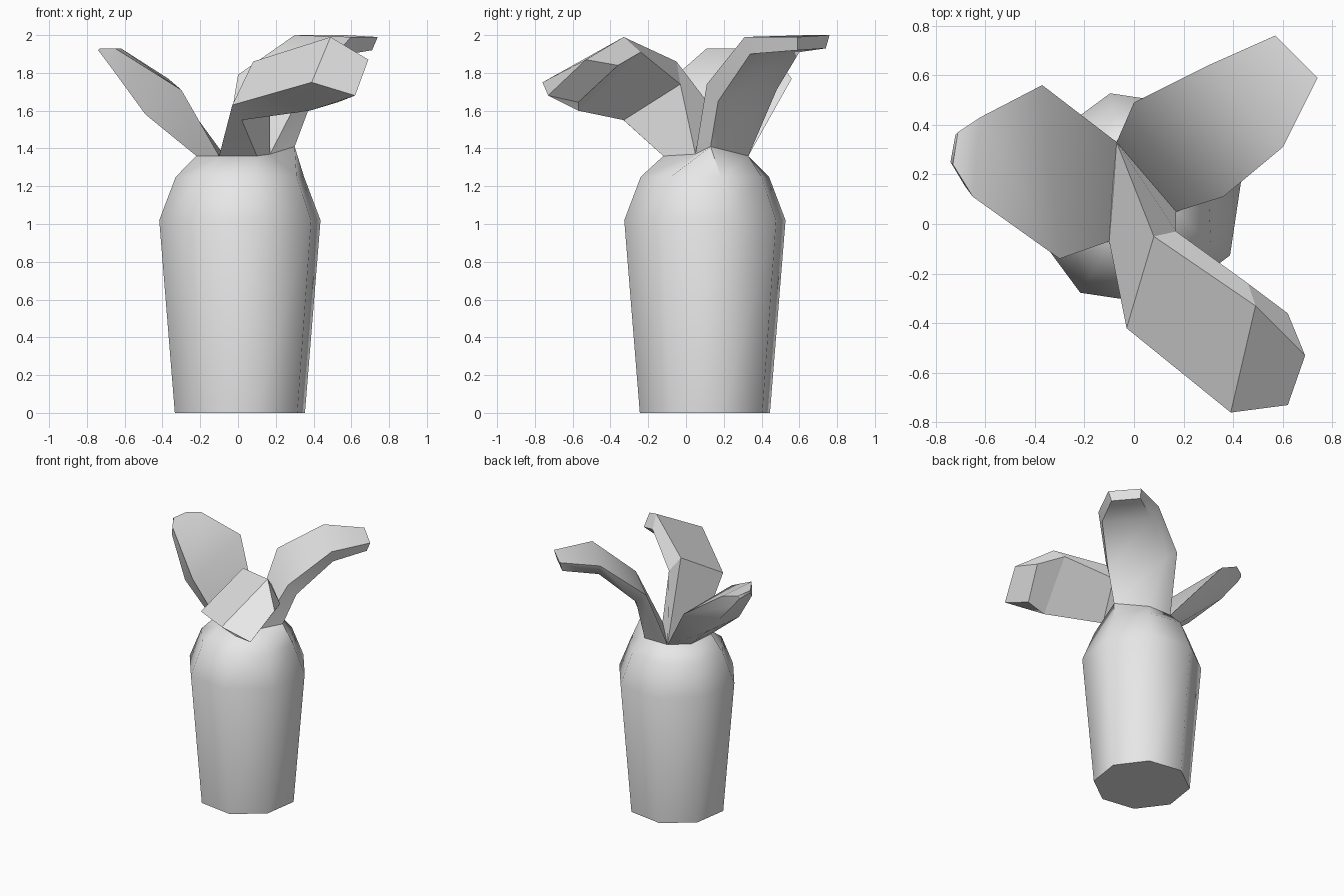
import bpy
import bmesh
from math import cos, sin, radians

cube = bpy.data.objects.get("Cube")
if cube:
    bpy.data.objects.remove(cube, do_unlink=True)

# Single matte grey
grey = bpy.data.materials.new("plain grey")
grey.use_nodes = True
grey.diffuse_color = (0.8, 0.8, 0.8, 1)
grey.node_tree.nodes["Principled BSDF"].inputs["Base Color"].default_value = grey.diffuse_color


def loft(name, rings, smooth_angle, cap_start=True):
    """Skin a list of equal-length closed rings and close the ends."""
    bm = bmesh.new()
    loops = [[bm.verts.new(point) for point in ring] for ring in rings]
    for lower, upper in zip(loops, loops[1:]):
        count = len(lower)
        for i in range(count):
            j = (i + 1) % count
            bm.faces.new((lower[i], lower[j], upper[j], upper[i]))
    if cap_start:
        bm.faces.new(loops[0])
    bm.faces.new(loops[-1])
    bmesh.ops.recalc_face_normals(bm, faces=bm.faces)

    mesh = bpy.data.meshes.new(name)
    bm.to_mesh(mesh)
    bm.free()
    mesh.materials.append(grey)
    obj = bpy.data.objects.new(name, mesh)
    bpy.context.collection.objects.link(obj)
    bpy.ops.object.select_all(action="DESELECT")
    obj.select_set(True)
    bpy.context.view_layer.objects.active = obj
    bpy.ops.object.shade_smooth_by_angle(angle=radians(smooth_angle))
    return obj


def octagon(radius, height):
    """Trunk ring, turned slightly about the vertical axis."""
    angles = [radians(14 + 45 * step) for step in range(8)]
    return [(0.01 + radius * cos(a), 0.1 + radius * sin(a), height) for a in angles]


# Uneven rim of the trunk, from which the leaves grow
rim = [(0.3, 0.13, 1.41), (0.13, 0.33, 1.36), (-0.07, 0.33, 1.36), (-0.2, 0.22, 1.36),
       (-0.22, 0, 1.36), (-0.1, -0.07, 1.36), (0.1, -0.12, 1.36), (0.17, 0.05, 1.37)]

# Trunk
loft("trunk", [octagon(0.355, 0), octagon(0.44, 1.02), octagon(0.35, 1.25), rim], 50)


def leaf(name, rim_corners, sections, smooth_angle):
    """Leaf lofted from four rim corners through four-sided cross-sections."""
    base = [rim[i] for i in rim_corners]
    return loft(name, [base] + sections, smooth_angle, cap_start=False)


# Leaf drooping to the front left; corners run upper pair, then under pair
leaf("front_leaf", (5, 2, 7, 6), [
    [(-0.03, -0.42, 1.63), (0.08, -0.05, 1.86), (0.17, -0.03, 1.74), (0.02, -0.33, 1.55)],
    [(0.39, -0.76, 1.75), (0.49, -0.33, 1.99), (0.46, -0.24, 1.91), (0.38, -0.57, 1.6)],
    [(0.62, -0.73, 1.68), (0.69, -0.53, 1.87), (0.62, -0.36, 1.84), (0.53, -0.57, 1.645)],
], 22)

# Tall leaf bending to the back left
leaf("back_leaf", (2, 7, 0, 1), [
    [(0, 0.49, 1.79), (0.36, 0.11, 1.74), (0.39, 0.17, 1.65), (0.1, 0.48, 1.71)],
    [(0.3, 0.64, 2), (0.6, 0.31, 1.99), (0.59, 0.34, 1.9), (0.34, 0.6, 1.91)],
    [(0.57, 0.76, 2), (0.74, 0.59, 1.99), (0.71, 0.59, 1.92), (0.56, 0.74, 1.93)],
], 50)

# Leaf rising to the right
leaf("right_leaf", (5, 2, 3, 4), [
    [(-0.3, -0.14, 1.71), (-0.37, 0.56, 1.77), (-0.47, 0.43, 1.6), (-0.49, 0.04, 1.58)],
    [(-0.65, 0.11, 1.93), (-0.62, 0.43, 1.93), (-0.67, 0.38, 1.84), (-0.68, 0.15, 1.84)],
    [(-0.73, 0.24, 1.93), (-0.71, 0.37, 1.93), (-0.72, 0.36, 1.91), (-0.74, 0.25, 1.92)],
], 50)
